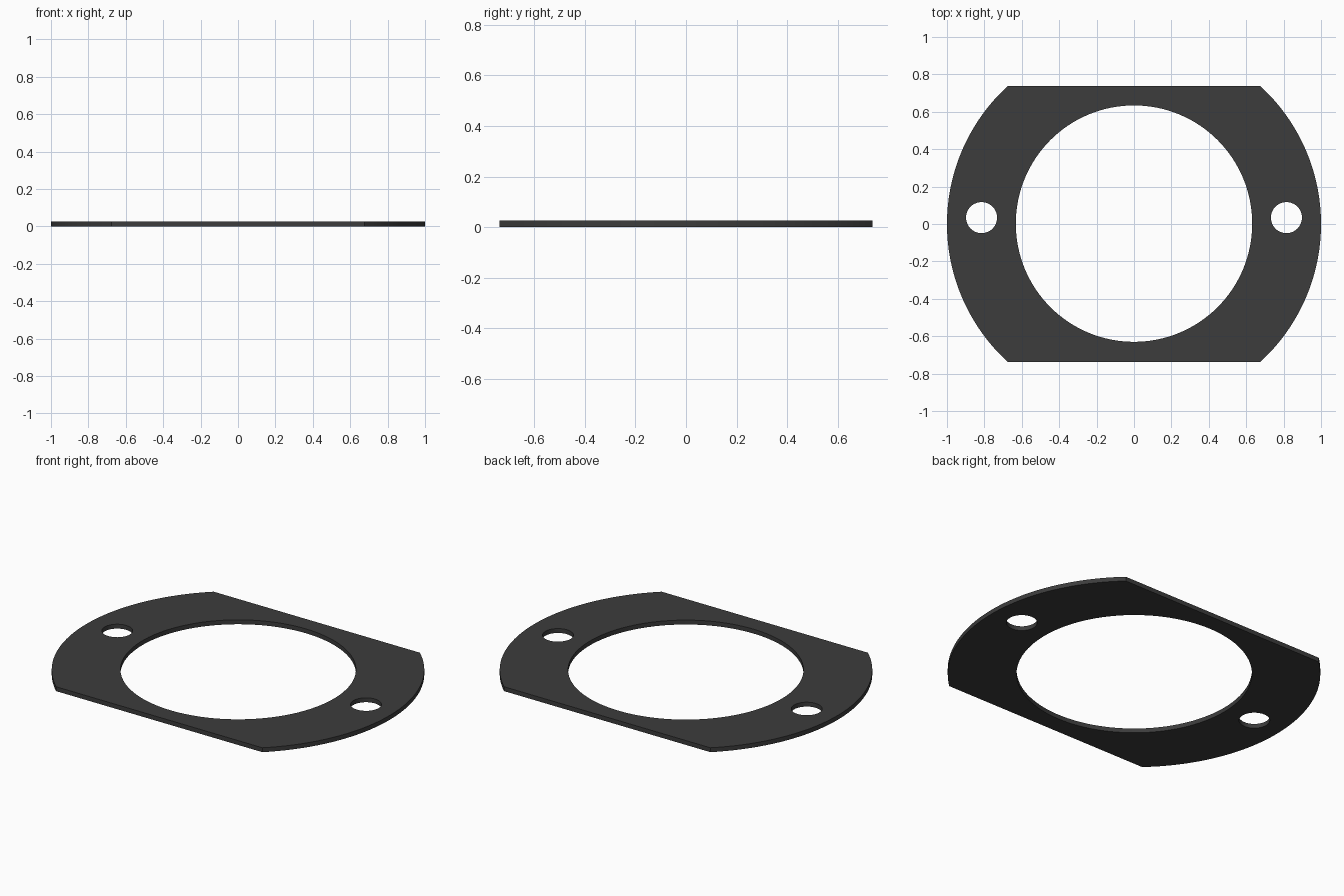
import bpy
from math import asin, cos, sin, pi

if "Cube" in bpy.data.objects:
    bpy.data.objects.remove(bpy.data.objects["Cube"])

THICK = 0.026
HALF_H = 0.737


def arc(cx, cy, r, a0, a1, n):
    return [(cx + r * cos(a0 + (a1 - a0) * i / n),
             cy + r * sin(a0 + (a1 - a0) * i / n)) for i in range(n + 1)]


def add_loop(curve, pts):
    s = curve.splines.new('POLY')
    s.points.add(len(pts) - 1)
    for p, (x, y) in zip(s.points, pts):
        p.co = (x, y, 0, 1)
    s.use_cyclic_u = True


curve = bpy.data.curves.new("plate_profile", 'CURVE')
curve.dimensions = '2D'
curve.fill_mode = 'BOTH'
curve.extrude = THICK / 2

# Outer outline: disc with flats cut at front and back
a = asin(HALF_H)
add_loop(curve, arc(0, 0, 1, -a, a, 48) + arc(0, 0, 1, pi - a, pi + a, 48))

# Large central opening
add_loop(curve, arc(0, 0.002, 0.632, 0, 2 * pi, 128)[:-1])

# Two bolt holes, slightly behind the centre line
for side in (-1, 1):
    add_loop(curve, arc(side * 0.815, 0.034, 0.083, 0, 2 * pi, 48)[:-1])

# Turn the filled profile into a solid plate mesh
helper = bpy.data.objects.new("plate_profile", curve)
bpy.context.collection.objects.link(helper)
deps = bpy.context.evaluated_depsgraph_get()
mesh = bpy.data.meshes.new_from_object(helper.evaluated_get(deps))
bpy.data.objects.remove(helper)
mesh.name = "gasket_plate"
for v in mesh.vertices:
    v.co.z += THICK / 2

plate = bpy.data.objects.new("gasket_plate", mesh)
bpy.context.collection.objects.link(plate)

# Weld the caps to the walls, smooth only the round walls
bpy.context.view_layer.objects.active = plate
plate.select_set(True)
bpy.ops.object.mode_set(mode='EDIT')
bpy.ops.mesh.select_all(action='SELECT')
bpy.ops.mesh.remove_doubles(threshold=0.0001)
bpy.ops.mesh.normals_make_consistent(inside=False)
bpy.ops.object.mode_set(mode='OBJECT')
bpy.ops.object.shade_smooth_by_angle(angle=pi / 6)

# Dark material
mat = bpy.data.materials.new("dark_rubber")
mat.diffuse_color = (0.045, 0.045, 0.045, 1)
mat.use_nodes = True
mat.node_tree.nodes["Principled BSDF"].inputs["Base Color"].default_value = mat.diffuse_color
mesh.materials.clear()
mesh.materials.append(mat)
